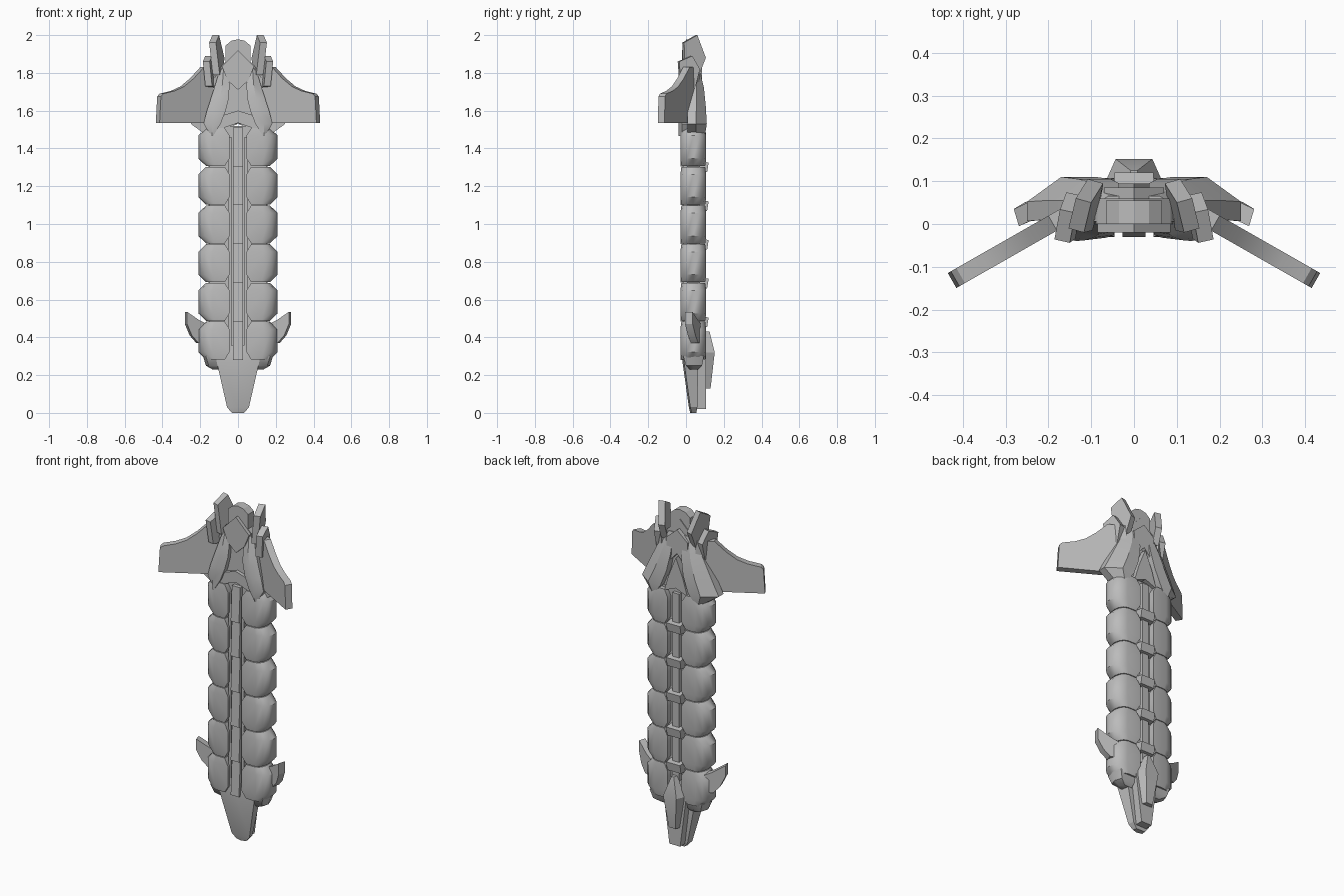
import bpy, bmesh, math
from mathutils import Vector

cube = bpy.data.objects.get("Cube")
if cube:
    bpy.data.objects.remove(cube, do_unlink=True)

GREY = (0.5, 0.5, 0.5, 1)
grey = bpy.data.materials.new("plain_grey")
grey.use_nodes = True
grey.diffuse_color = GREY
grey.node_tree.nodes["Principled BSDF"].inputs["Base Color"].default_value = GREY


def loft(name, rings, mirror=False, smooth=25):
    """Skin a stack of equal rings and cap both ends."""
    bm = bmesh.new()
    loops = [[bm.verts.new(p) for p in ring] for ring in rings]
    n = len(loops[0])
    for a, b in zip(loops, loops[1:]):
        for i in range(n):
            j = (i + 1) % n
            bm.faces.new((a[i], a[j], b[j], b[i]))
    bm.faces.new(loops[0])
    bm.faces.new(loops[-1])
    bmesh.ops.recalc_face_normals(bm, faces=bm.faces)
    mesh = bpy.data.meshes.new(name)
    bm.to_mesh(mesh)
    bm.free()
    mesh.materials.append(grey)
    obj = bpy.data.objects.new(name, mesh)
    bpy.context.collection.objects.link(obj)
    if mirror:
        obj.modifiers.new("mirror", "MIRROR").use_mirror_merge = False
    bpy.ops.object.select_all(action="DESELECT")
    obj.select_set(True)
    bpy.context.view_layer.objects.active = obj
    bpy.ops.object.shade_smooth_by_angle(angle=math.radians(smooth))
    return obj


def slab(name, points, offset, mirror=False):
    """Thicken a 3D outline by an offset to either side."""
    off = Vector(offset)
    return loft(name, [[Vector(p) - off for p in points],
                       [Vector(p) + off for p in points]], mirror)


def plate(name, outline, y0, y1, mirror=False):
    """Outline in x and z, extruded from y0 to y1."""
    return loft(name, [[(x, y, z) for x, z in outline] for y in (y0, y1)], mirror)


def symmetric(half):
    """Complete a right-half outline; points on the centre are kept single."""
    return half + [(-x, z) for x, z in reversed(half) if x > 0]


def box(name, x, y0, y1, z0, z1):
    return plate(name, [(-x, z0), (x, z0), (x, z1), (-x, z1)], y0, y1)


# Inner core
STEP, BASE = 0.205, 0.28
box("inner_core", 0.155, 0.005, 0.075, 0.27, 1.52)

# Paired armour segments, spine links and rear clips
section = [(0.045, -0.03), (0.135, -0.03), (0.175, -0.02), (0.2, 0.005),
           (0.21, 0.038), (0.2, 0.072), (0.175, 0.097), (0.135, 0.107),
           (0.045, 0.107)]


def segment_ring(z, end):
    if not end:
        return [(x, y, z) for x, y in section]
    return [(0.07 + (x - 0.045) * 0.6, 0.038 + (y - 0.038) * 0.92, z)
            for x, y in section]


for i in range(6):
    z = BASE + i * STEP
    loft(f"armour_segment_{i}",
         [segment_ring(z + 0.002, True), segment_ring(z + 0.042, False),
          segment_ring(z + 0.163, False), segment_ring(z + 0.203, True)], True, 40)
    slab(f"spine_link_{i}",
         [(0, -0.03, z), (0, 0.03, z), (0, 0.03, z + STEP), (0, -0.018, z + STEP)],
         (0.027, 0, 0))
    if i:
        slab(f"rear_clip_{i}",
             [(0, 0.06, z - 0.035), (0, 0.112, z - 0.03), (0, 0.12, z + 0.02),
              (0, 0.06, z + 0.03)], (0.045, 0, 0))
box("rear_spine", 0.022, 0.06, 0.095, 0.4, 1.5)
for side in (-1, 1):
    x = side * 0.042
    plate(f"front_rail_{side}", [(x - 0.008, 0.33), (x + 0.008, 0.33),
                                 (x + 0.008, 1.46), (x - 0.008, 1.46)], -0.015, 0.02)

# Rounded feet below the lowest segments
loft("lower_foot", [[(0.07, y0, z), (x, y0, z), (x + 0.015, 0.04, z),
                     (x, y1, z), (0.07, y1, z)]
                    for z, x, y0, y1 in ((0.3, 0.17, -0.015, 0.095),
                                         (0.25, 0.155, 0, 0.085),
                                         (0.23, 0.12, 0.02, 0.065))], True, 40)

# Tapered tail
loft("tail", [[(-x, y + 0.008, z), (0, y, z), (x, y + 0.008, z),
               (x * 0.9, back, z), (-x * 0.9, back, z)]
              for z, x, y, back in ((0.36, 0.05, -0.012, 0.06),
                                    (0.28, 0.115, -0.02, 0.065),
                                    (0.03, 0.058, 0.015, 0.06),
                                    (0.0, 0.032, 0.022, 0.055))])
plate("tail_back", symmetric([(0.075, 0.32), (0.035, 0.02)]), 0.05, 0.105)
loft("tail_kite", [[(-x, y0, z), (x, y0, z), (x * 0.65, y1, z), (-x * 0.65, y1, z)]
                   for z, x, y0, y1 in ((0.43, 0.012, 0.1, 0.125),
                                        (0.32, 0.066, 0.1, 0.152),
                                        (0.13, 0.032, 0.105, 0.13))])

# Side hooks
slab("side_hook", [(0.275, 0.015, 0.535), (0.275, 0.015, 0.47), (0.25, 0.03, 0.41),
                   (0.215, 0.045, 0.37), (0.17, 0.06, 0.37), (0.17, 0.06, 0.47),
                   (0.21, 0.045, 0.49)], (0.006, 0.02, 0), True)

# Swept wings
wing = [(0.1, 1.535), (0.425, 1.535), (0.418, 1.675), (0.405, 1.69),
        (0.345, 1.705), (0.295, 1.728), (0.245, 1.77), (0.19, 1.83), (0.1, 1.83)]
slab("wing", [(x, -0.132 + (0.425 - x) * 0.57, z) for x, z in wing],
     (0.01, 0.0175, 0), True)

# Head body and crest
plate("head_body", symmetric([(0, 1.925), (0.085, 1.84), (0.11, 1.72),
                              (0.12, 1.52), (0, 1.53)]), 0.0, 0.06)
plate("brow_plate", symmetric([(0, 1.92), (0.085, 1.835), (0.055, 1.76),
                               (0, 1.71)]), -0.02, 0.03)
plate("collar", symmetric([(0, 1.535), (0.1, 1.5), (0.13, 1.56), (0, 1.6)]),
      -0.02, 0.07)
plate("crest", symmetric([(0, 1.978), (0.035, 1.97), (0.065, 1.945),
                          (0.065, 1.8)]), 0.0, 0.055)

# Back chevrons
plate("back_chevron", symmetric([(0, 1.87), (0.07, 1.81), (0.065, 1.66),
                                 (0, 1.73)]), 0.04, 0.085)
plate("back_spear", symmetric([(0, 1.71), (0.045, 1.6), (0.075, 1.5),
                               (0.0, 1.53)]), 0.04, 0.095)

# Curved front and rear collar leaves
loft("front_leaf", [[(x0, y, z), ((x0 + x1) / 2, y - 0.006, z), (x1, y + 0.012, z),
                     (x1, 0.05, z), (x0, 0.05, z)]
                    for z, x0, x1, y in ((1.83, 0.06, 0.092, 0.0),
                                         (1.74, 0.045, 0.12, -0.018),
                                         (1.67, 0.048, 0.142, -0.026),
                                         (1.6, 0.065, 0.165, -0.032),
                                         (1.53, 0.092, 0.182, -0.034),
                                         (1.465, 0.132, 0.142, -0.034))], True, 30)
loft("rear_leaf", [[(x0, 0.02, z), (x1, outer - 0.045, z), (x1, outer, z),
                    ((x0 + x1) / 2, back, z), (x0, back, z)]
                   for z, x0, x1, outer, back in ((1.84, 0.035, 0.085, 0.05, 0.065),
                                                  (1.72, 0.035, 0.155, 0.055, 0.095),
                                                  (1.62, 0.055, 0.205, 0.055, 0.105),
                                                  (1.53, 0.09, 0.25, 0.052, 0.11),
                                                  (1.465, 0.135, 0.16, 0.055, 0.1))],
     True, 30)

# Upper and lower horns
slab("upper_horn", [(0.135, -0.015, 1.96), (0.118, 0.055, 2.0), (0.09, 0.1, 1.88),
                    (0.095, 0.065, 1.79), (0.115, -0.01, 1.79)],
     (0.018, 0.005, 0), True)
slab("lower_horn", [(0.168, -0.04, 1.86), (0.155, 0.03, 1.89), (0.14, 0.07, 1.82),
                    (0.14, 0.045, 1.72), (0.155, -0.03, 1.73)],
     (0.018, 0.004, 0), True)
